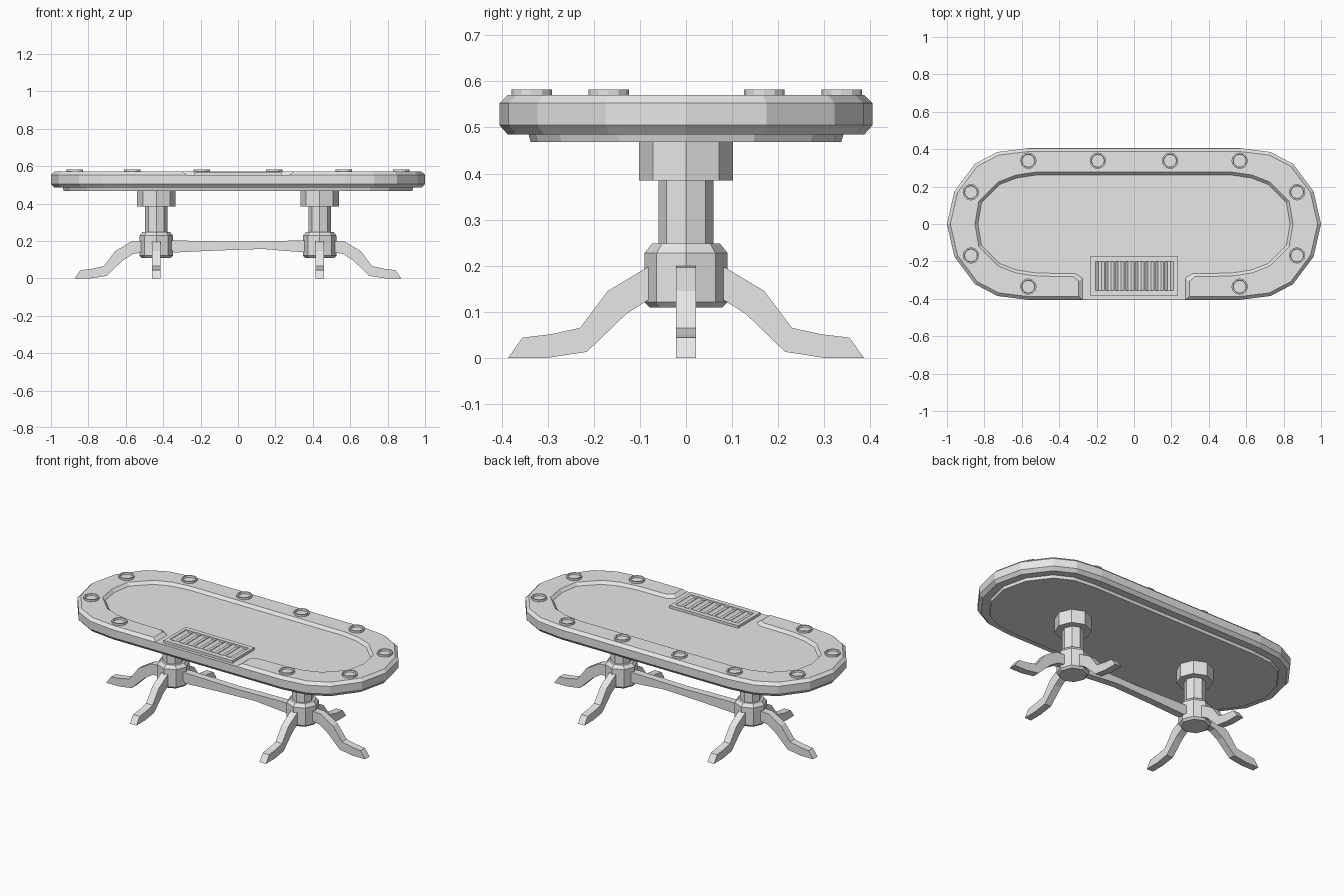
import bpy, bmesh
from math import cos, sin, pi
from mathutils import Matrix, Vector

cube = bpy.data.objects.get("Cube")
if cube:
    bpy.data.objects.remove(cube, do_unlink=True)

grey = bpy.data.materials.new("plain_grey")
grey.use_nodes = True
grey.diffuse_color = (0.8, 0.8, 0.8, 1)
grey.node_tree.nodes["Principled BSDF"].inputs["Base Color"].default_value = (0.8, 0.8, 0.8, 1)


def finish(name, bm):
    bmesh.ops.recalc_face_normals(bm, faces=bm.faces)
    mesh = bpy.data.meshes.new(name)
    bm.to_mesh(mesh)
    bm.free()
    mesh.materials.append(grey)
    obj = bpy.data.objects.new(name, mesh)
    bpy.context.collection.objects.link(obj)
    return obj


def loft(name, rings, closed=True, caps=True):
    """Skin a list of equal-length point rings; cap the first and last."""
    bm = bmesh.new()
    rows = [[bm.verts.new(p) for p in ring] for ring in rings]
    n = len(rows[0])
    for a, b in zip(rows, rows[1:]):
        for i in range(n if closed else n - 1):
            j = (i + 1) % n
            bm.faces.new((a[i], a[j], b[j], b[i]))
    if caps:
        bm.faces.new(rows[0])
        bm.faces.new(rows[-1])
    return finish(name, bm)


def turned(name, x, y, profile, sides):
    """Turned solid from (radius, height) pairs."""
    return loft(name, [[(x + r * cos(2 * pi * i / sides), y + r * sin(2 * pi * i / sides), z)
                        for i in range(sides)] for r, z in profile])


def box(name, x0, x1, y0, y1, z0, z1):
    return loft(name, [[(x0, y0, z), (x1, y0, z), (x1, y1, z), (x0, y1, z)] for z in (z0, z1)])


def at(points, z):
    return [(x, y, z) for x, y in points]


# Quarter outlines of the table edge and of the playing surface
OUTER = [(1, 0), (0.96, 0.175), (0.85, 0.322), (0.73, 0.385), (0.57, 0.405)]
INNER = [(0.85, 0), (0.83, 0.12), (0.725, 0.225), (0.63, 0.262), (0.52, 0.278)]


def inset(points, d):
    out = []
    for x, y in points:
        n = Vector((max(0, abs(x) - 0.57) * (1 if x > 0 else -1), y)).normalized()
        out.append((x - n.x * d, y - n.y * d))
    return out


def right_side(quarter):
    """Points along the right end, front to back."""
    return [(x, -y) for x, y in quarter[:0:-1]] + quarter


def mirror_on(half):
    return half + [(-x, y) for x, y in reversed(half)]


# Table slab with chamfered edge, and the plate beneath it
full = mirror_on(right_side(OUTER))
TOP, FELT = 0.57, 0.553
loft("table_slab", [at(inset(full, 0.018), 0.485), at(full, 0.505), at(full, FELT)])
loft("under_plate", [at(inset(full, d), z) for d, z in ((0.068, 0.468), (0.063, 0.486))])

# Padded rail, open at the dealer's gap in front
outer = right_side(OUTER)
inner = right_side(INNER)
gap_x = [0.275, 0.3, 0.33]
out_low = mirror_on([(x, -0.405) for x in gap_x] + outer)
out_top = mirror_on([(x, -0.387) for x in (0.297, 0.31, 0.33)] + inset(outer, 0.018))
in_top = mirror_on([(0.297, -0.384), (0.297, -0.305), (0.325, -0.282)] + inner)
in_low = mirror_on([(0.275, -0.403), (0.275, -0.29), (0.31, -0.266)] + inset(inner, 0.016))
loft("rail", [at(out_low, FELT), at(out_top, TOP), at(in_top, TOP), at(in_low, FELT)],
     closed=False, caps=False)
for s in (1, -1):
    ends = [(p[0], z) for p, z in ((out_low, FELT), (out_top, TOP), (in_top, TOP), (in_low, FELT))]
    loft("rail_end", [[(s * abs(p[0]), p[1], z) for p, z in pair]
                      for pair in ((ends[0], ends[3]), (ends[1], ends[2]))],
         closed=False, caps=False)

# Cup holders: raised rings with a sunken floor
spots = [(s * x, y) for s in (1, -1)
         for x, y in ((0.193, 0.338), (0.565, 0.338), (0.872, 0.17), (0.872, -0.168), (0.565, -0.335))]
for x, y in spots:
    turned("cup_holder", x, y, [(0.044, 0.565), (0.044, 0.582), (0.036, 0.582), (0.034, 0.572)], 12)

# Chip tray: frame around a row of V-shaped troughs
X, Y0, Y1 = 0.232, -0.386, -0.172
TX, T0, T1 = 0.212, -0.356, -0.2
for name, x0, x1, y0, y1 in (("front", -X, X, Y0, T0), ("back", -X, X, T1, Y1),
                             ("left", TX, X, T0, T1), ("right", -X, -TX, T0, T1)):
    box("tray_frame_" + name, x0, x1, y0, y1, 0.55, 0.569)
troughs = 8
step = 2 * TX / troughs
wave = []
for i in range(troughs):
    x = -TX + i * step
    wave += [(x, 0.567), (x + 0.1 * step, 0.567), (x + 0.4 * step, 0.555), (x + 0.7 * step, 0.555)]
wave.append((TX, 0.567))
loft("tray_troughs", [[(x, y, z) for x, z in wave] for y in (T0, T1)], closed=False, caps=False)

# Curved leg seen from the side, as (distance from hub, height)
LEG = [(0.02, 0.2), (0.085, 0.196), (0.17, 0.145), (0.23, 0.065), (0.295, 0.051), (0.355, 0.044),
       (0.386, 0), (0.3, 0), (0.215, 0.013), (0.13, 0.095), (0.075, 0.13), (0.02, 0.14)]
HALF = 0.022


def leg(name, x, angle, shift):
    obj = loft(name, [[(d + shift, w, z) for d, z in LEG] for w in (-HALF, HALF)])
    obj.data.transform(Matrix.Translation((x, 0, 0)) @ Matrix.Rotation(angle, 4, "Z"))


# Two pedestals, each with a capital, shaft, hub and three legs
for side, s in (("left", 1), ("right", -1)):
    x = s * 0.437
    turned(side + "_capital", x, 0, [(0.102, 0.385), (0.102, 0.47)], 8)
    turned(side + "_shaft", x, 0, [(0.06, 0.24), (0.06, 0.39)], 8)
    turned(side + "_hub", x, 0, [(0.078, 0.109), (0.09, 0.121), (0.09, 0.228), (0.074, 0.248)], 8)
    leg(side + "_front_leg", x, -pi / 2, 0)
    leg(side + "_back_leg", x, pi / 2, 0)
    leg(side + "_outer_leg", x, 0 if s > 0 else pi, 0.05)

# Stretcher joining the pedestals
beam = [(-0.42, 0.204), (-0.32, 0.202), (0, 0.196), (0.32, 0.202), (0.42, 0.204),
        (0.42, 0.138), (0.34, 0.14), (0.13, 0.157), (-0.13, 0.148), (-0.34, 0.138)]
loft("stretcher", [[(x, y, z) for x, z in beam] for y in (-HALF, HALF)])
